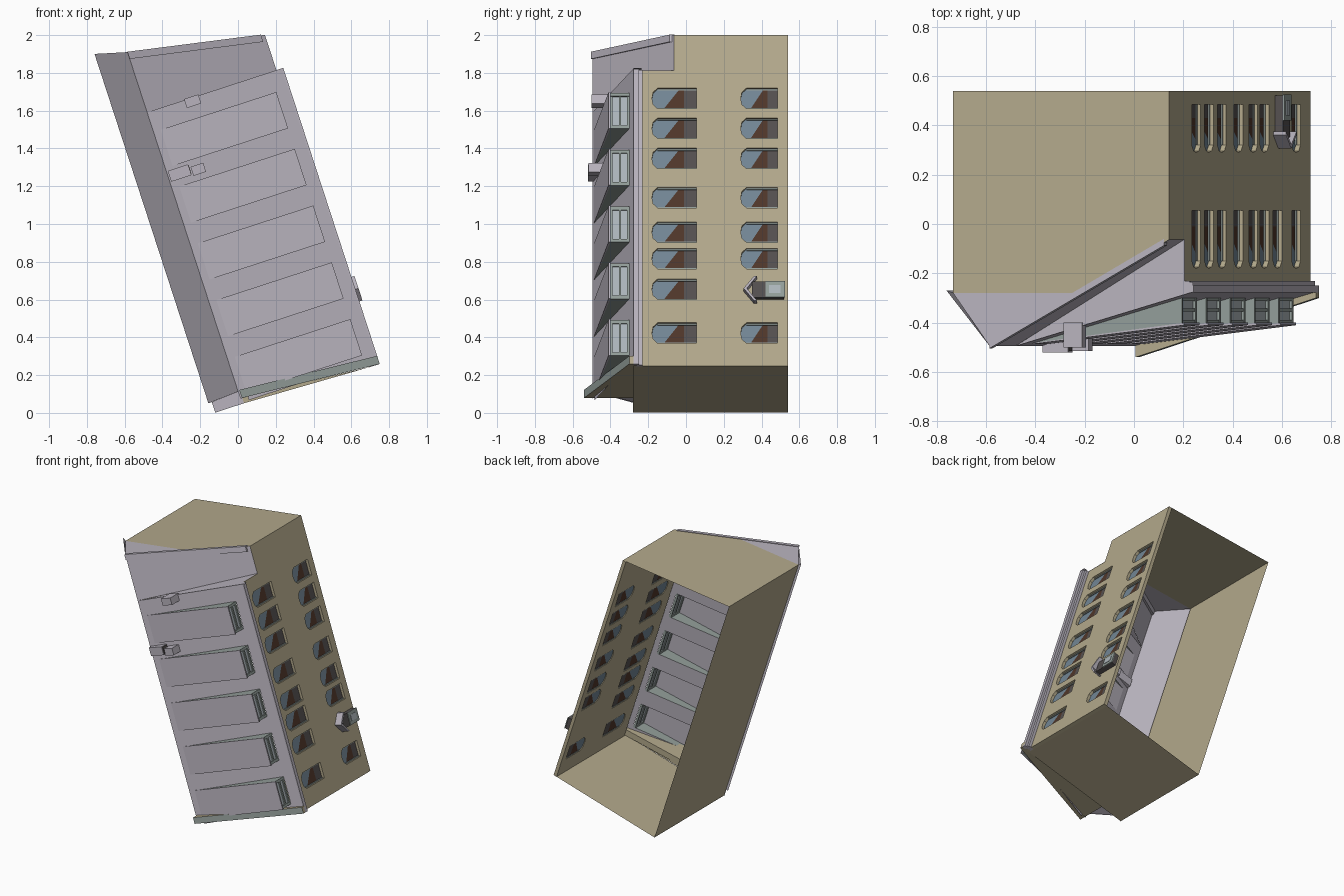
import bpy, bmesh
from mathutils import Vector

cube = bpy.data.objects.get("Cube")
if cube:
    bpy.data.objects.remove(cube, do_unlink=True)


def material(name, r, g, b):
    m = bpy.data.materials.new(name)
    m.use_nodes = True
    m.diffuse_color = (r, g, b, 1)
    m.node_tree.nodes["Principled BSDF"].inputs["Base Color"].default_value = (r, g, b, 1)
    return m


TAN = material("tan plaster", 0.45, 0.395, 0.26)
ROOF = material("lavender roof", 0.48, 0.45, 0.51)
TRIM = material("grey green trim", 0.29, 0.34, 0.32)
BLUE = material("blue glass", 0.17, 0.24, 0.30)
BROWN = material("brown curtain", 0.08, 0.038, 0.023)
DARK = material("dark grey", 0.09, 0.08, 0.08)
PALE = material("pale glass", 0.42, 0.47, 0.50)


# Building frame: u runs down the ridge, v across it, y is depth (-y is skyward)
def place(u, v, y):
    return Vector((-0.585 + 0.31 * u + 0.951 * v, y, 1.91 - 0.951 * u + 0.31 * v))


MIDDLE = place(1, 0.3, 0.1)


def make(name, bm, *mats):
    mesh = bpy.data.meshes.new(name)
    bm.to_mesh(mesh)
    bm.free()
    obj = bpy.data.objects.new(name, mesh)
    bpy.context.collection.objects.link(obj)
    for m in mats:
        mesh.materials.append(m)
    return obj


def sheet(name, polys, *mats, slots=None):
    bm = bmesh.new()
    for i, poly in enumerate(polys):
        f = bm.faces.new([bm.verts.new(place(*p)) for p in poly])
        f.normal_update()
        if f.normal.dot(f.calc_center_median() - MIDDLE) < 0:
            f.normal_flip()
        f.material_index = slots[i] if slots else 0
    return make(name, bm, *mats)


def loft_into(bm, ring_a, ring_b):
    a, b = ([bm.verts.new(place(*p)) for p in r] for r in (ring_a, ring_b))
    faces = [bm.faces.new(a), bm.faces.new(b[::-1])]
    for i in range(len(a)):
        j = (i + 1) % len(a)
        faces.append(bm.faces.new((a[j], a[i], b[i], b[j])))
    bmesh.ops.recalc_face_normals(bm, faces=faces)


def loft(name, ring_a, ring_b, *mats):
    bm = bmesh.new()
    loft_into(bm, ring_a, ring_b)
    return make(name, bm, *mats)


def box(name, u0, u1, v0, v1, y0, y1, mat):
    ring = lambda u: [(u, v0, y0), (u, v1, y0), (u, v1, y1), (u, v0, y1)]
    return loft(name, ring(u0), ring(u1), mat)


def main_y(v):      # main roof slope
    return -0.495 + 0.29 * v


def low_y(v):       # steeper slope at the upper end
    return -0.495 + 0.6 * v


def end_u(v):       # skewed upper end of the building
    return 0.002 + 0.19 * v


EAVE, WALL, LEFT, CORNICE = 0.758, 0.72, -0.147, -0.28
BOTTOM = 1.983

# Plain walls
sheet("left_wall", [[(-0.026, LEFT, 0.54), (1.955, LEFT, 0.54),
                     (1.955, LEFT, CORNICE), (-0.026, LEFT, CORNICE)]], TAN)
sheet("upper_end_wall", [[(end_u(v), v, y) for v, y in (
    (LEFT, 0.54), (WALL, 0.54), (WALL, low_y(WALL)), (0.36, CORNICE), (LEFT, CORNICE))]], TAN)
sheet("lower_end_wall", [[(1.957, LEFT, 0.54), (BOTTOM, WALL, 0.54),
                          (BOTTOM, WALL, CORNICE), (1.957, LEFT, CORNICE)]], TAN)

# Window wall with arched openings
profile = [(0.139, 0.54), (BOTTOM, 0.54), (BOTTOM, -0.26), (0.338, -0.26),
           (0.338, low_y(WALL)), (0.139, low_y(WALL))]
wall = loft("window_wall", [(u, 0.695, y) for u, y in profile],
            [(u, WALL, y) for u, y in profile], TAN)
rows = [1.665, 1.507, 1.347, 1.14, 0.957, 0.817, 0.655, 0.423]
windows = []
for z in rows:
    u = (2.133 - z) / 0.951
    windows.append((u, -0.18, 0.055))
    if z != 0.655:
        windows.append((u, 0.29, 0.485))
HALF = 0.057


def arch(u, top, base, v):
    return [(u - HALF, v, base), (u - HALF, v, top + 0.03), (u - 0.6 * HALF, v, top + 0.006),
            (u, v, top), (u + 0.6 * HALF, v, top + 0.006), (u + HALF, v, top + 0.03),
            (u + HALF, v, base)]


bm = bmesh.new()
for w in windows:
    loft_into(bm, arch(*w, 0.66), arch(*w, 0.75))
cutter = make("window_cutter", bm)
cutter.hide_render = True
cut = wall.modifiers.new("openings", "BOOLEAN")
cut.object, cut.operation, cut.solver = cutter, "DIFFERENCE", "EXACT"
bpy.context.view_layer.update()
graph = bpy.context.evaluated_depsgraph_get()
carved = bpy.data.meshes.new_from_object(wall.evaluated_get(graph))
wall.modifiers.clear()
wall.data = carved
bpy.data.objects.remove(cutter, do_unlink=True)

# Window panes: blue glass, brown curtain, dark lower part, thin trim bars
for u, top, base in windows:
    h = base - top
    a, b, c = top + 0.25 * h, top + 0.62 * h, top + 0.72 * h
    v = 0.7
    sheet("window_pane", [
        [(u - HALF, v, b), (u - HALF, v, top + 0.03), (u - 0.6 * HALF, v, top + 0.006),
         (u, v, top), (u + 0.6 * HALF, v, top + 0.006), (u + HALF, v, top + 0.03), (u + HALF, v, a)],
        [(u - HALF, v, b), (u + HALF, v, a), (u + HALF, v, c), (u - HALF, v, c)],
        [(u - HALF, v, c), (u + HALF, v, c), (u + HALF, v, base), (u - HALF, v, base)]],
        BLUE, BROWN, DARK, slots=[0, 1, 2])
    for s in (-1, 1):
        e = u + s * (HALF - 0.004)
        box("window_frame", e - 0.004, e + 0.004, 0.698, 0.706, top + 0.03, base, TRIM)

# Main roof slope, left open beneath each dormer
dormers = [0.447 + 0.316 * i for i in range(5)]
WIDE, BACK, FACE = 0.198, 0.04, 0.673
spans = [(0.335, 1.93, 0, BACK), (0.335, 1.975, FACE, EAVE)]
edges = [0.335] + [e for d in dormers for e in (d, d + WIDE)] + [1.95]
spans += [(edges[i], edges[i + 1], BACK, FACE) for i in range(0, len(edges), 2)]
sheet("main_roof", [[(a, v0, main_y(v0)), (b, v0, main_y(v0)),
                     (b, v1, main_y(v1)), (a, v1, main_y(v1))] for a, b, v0, v1 in spans], ROOF)

# Steep left slope, its soffit and the lower ledge
sheet("left_roof", [
    [(-0.045, -0.169, -0.27), (0, 0, -0.495), (1.89, 0, -0.495), (1.9, -0.169, -0.27)],
    [(-0.045, -0.169, -0.27), (1.9, -0.169, -0.27), (1.9, LEFT, CORNICE), (-0.03, LEFT, CORNICE)],
    [(1.9, LEFT, CORNICE), (1.89, 0, -0.495), (1.89, 0.01, CORNICE)],
    [(1.9, -0.15, CORNICE), (1.958, -0.15, CORNICE), (1.958, 0.01, CORNICE), (1.885, 0.01, CORNICE)]],
    ROOF)
sheet("lower_ledge", [[(1.958, 0.008, CORNICE), (1.925, 0.008, CORNICE),
                       (BOTTOM, WALL, CORNICE)]], TAN)

# Upper end: low slope, step up to the main roof, gable and raised verge
sheet("upper_roof", [
    [(0, 0, -0.495), (end_u(0.72), 0.72, low_y(0.72)), (0.338, 0.72, low_y(0.72)), (0.335, 0, -0.495)],
    [(0.336, 0, -0.495), (0.336, EAVE, main_y(EAVE)), (0.336, EAVE, -0.235),
     (0.336, 0.72, -0.235), (0.336, 0.72, low_y(0.72))],
    [(end_u(v), v, y) for v, y in ((LEFT, CORNICE), (0, -0.495), (0.36, CORNICE))]], ROOF)
verge = lambda v, y: [(end_u(v) + du, v, y + dy)
                      for du, dy in ((-0.004, -0.012), (0.036, -0.012), (0.036, 0.015), (-0.004, 0.015))]
loft("upper_verge", verge(0, -0.492), verge(0.7, low_y(0.7)), ROOF)

# Eave gutter
box("eave_board", 0.341, BOTTOM, 0.70, 0.74, -0.262, -0.23, ROOF)
box("eave_gutter", 0.341, BOTTOM, 0.73, EAVE, -0.278, -0.25, ROOF)

# Lower parapet with a trim coping
outline = [(0.008, CORNICE), (0.008, -0.54), (EAVE, -0.30), (EAVE, -0.262)]
para_u = lambda v: 1.928 + 0.0733 * (v - 0.008)
parapet = loft("lower_parapet", [(para_u(v), v, y) for v, y in outline],
               [(para_u(v) - 0.045, v, y) for v, y in outline], TAN, TRIM)
for f in parapet.data.polygons:
    f.material_index = int(f.normal.y < -0.6)

# Shed dormers
for d in dormers:
    e = d + WIDE
    rear, front, sill = main_y(BACK) - 0.003, -0.41, main_y(FACE)
    slab = lambda u: [(u, BACK, rear), (u, FACE + 0.01, front),
                      (u, FACE + 0.01, front + 0.01), (u, BACK, rear + 0.004)]
    loft("dormer_roof", slab(d - 0.002), slab(e + 0.002), ROOF)
    sheet("dormer_cheeks", [[(u, BACK, main_y(BACK)), (u, FACE, sill), (u, FACE, front + 0.006)]
                            for u in (d, e)], TRIM)
    sheet("dormer_glass", [[(d, 0.662, sill), (e, 0.662, sill),
                            (e, 0.662, front + 0.006), (d, 0.662, front + 0.006)]], PALE)
    for u in (d, e - 0.018):
        box("dormer_post", u, u + 0.018, 0.655, FACE, front + 0.008, sill, TRIM)
    for y in (front + 0.008, (front + sill) / 2, sill - 0.012):
        box("dormer_rail", d, e, 0.655, FACE - 0.002, y, y + 0.012, TRIM)

# Roof vents
for u, v, du, dv, y0, y1 in ((0.354, 0.247, 0.025, 0.04, -0.50, -0.40),
                             (0.694, 0.063, 0.03, 0.055, -0.52, -0.46),
                             (0.706, 0.164, 0.025, 0.035, -0.515, -0.43)):
    box("roof_vent", u - du, u + du, v - dv, v + dv, y0, y1, ROOF)
box("vent_grille", 0.668, 0.72, 0.117, 0.122, -0.515, -0.465, DARK)

# Entrance porch
PU = 1.567
box("porch_body", PU - 0.045, PU + 0.045, WALL, 0.755, 0.35, 0.52, DARK)
box("porch_door", PU - 0.045, PU + 0.045, 0.754, 0.76, 0.42, 0.525, TRIM)
box("porch_door_glass", PU - 0.022, PU + 0.022, 0.759, 0.763, 0.44, 0.50, PALE)
canopy = [(0, 0.305), (0.068, 0.36), (0.068, 0.375), (0, 0.322), (-0.068, 0.375), (-0.068, 0.36)]
loft("porch_canopy", [(PU + u, WALL, y) for u, y in canopy],
     [(PU + u, 0.775, y) for u, y in canopy], ROOF)
